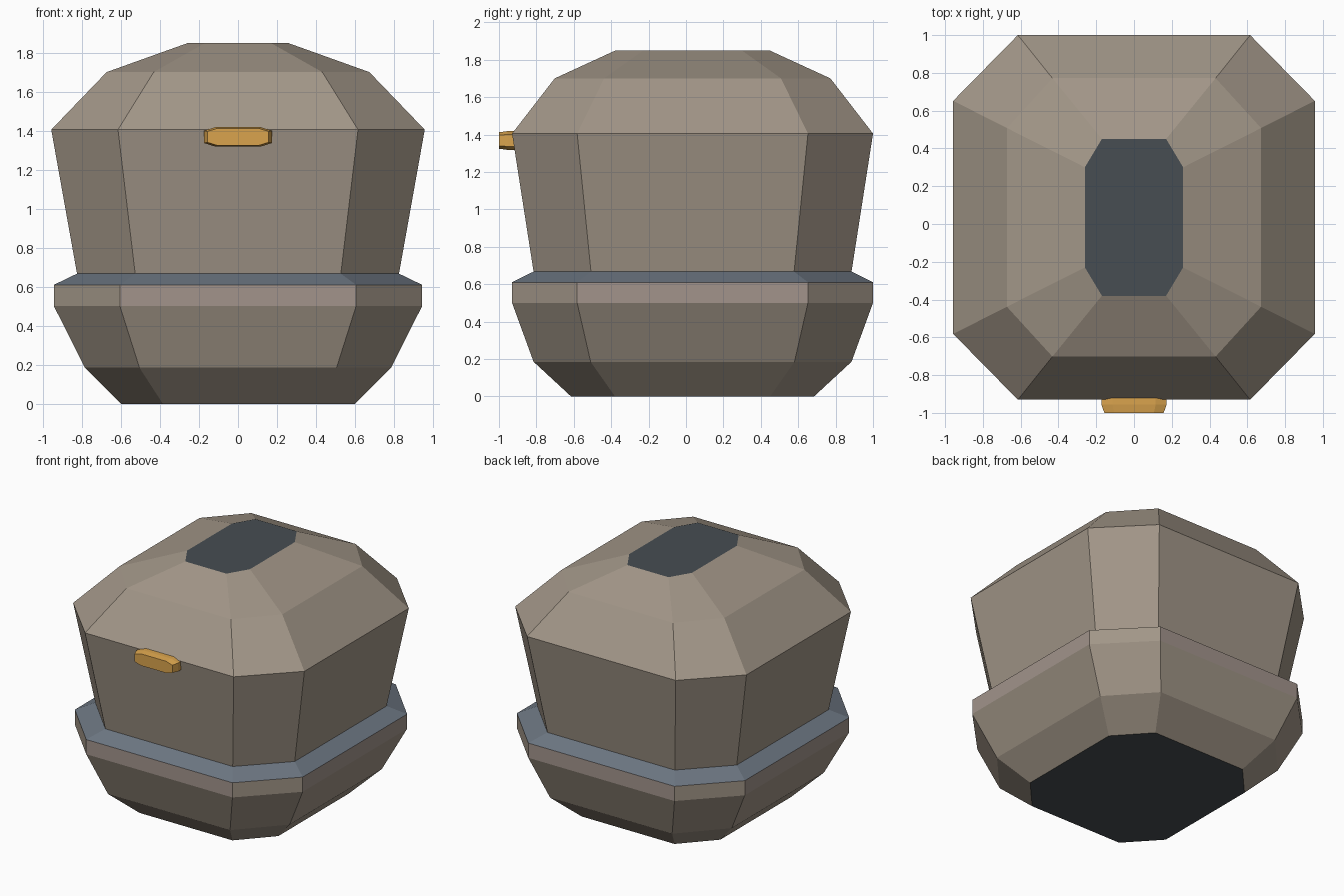
import bpy

if "Cube" in bpy.data.objects:
    bpy.data.objects.remove(bpy.data.objects["Cube"], do_unlink=True)


def material(name, rgb):
    m = bpy.data.materials.new(name)
    m.use_nodes = True
    m.diffuse_color = (*rgb, 1)
    m.node_tree.nodes["Principled BSDF"].inputs["Base Color"].default_value = (*rgb, 1)
    return m


stone = material("warm stone", (0.36, 0.305, 0.245))
rosy = material("rosy stone", (0.36, 0.295, 0.26))
slate = material("blue slate", (0.15, 0.18, 0.22))
dark = material("dark slate", (0.063, 0.075, 0.084))
gold = material("gold", (0.70, 0.37, 0.075))


def octagon(half_a, half_b, cut_a, cut_b):
    """Rectangle with cut corners, counter-clockwise."""
    quarter = [(half_a, cut_b), (cut_a, half_b)]
    pts = quarter + [(-a, b) for a, b in reversed(quarter)]
    return pts + [(-a, -b) for a, b in pts]


def loft(name, rings, mats, place):
    """Skin octagon rings (level, half_a, half_b, cut_a, cut_b); caps both ends."""
    verts = [place(a, b, level) for level, *size in rings for a, b in octagon(*size)]
    n = 8
    faces = [(r * n + i, r * n + (i + 1) % n, (r + 1) * n + (i + 1) % n, (r + 1) * n + i)
             for r in range(len(rings) - 1) for i in range(n)]
    faces += [tuple(reversed(range(n))), tuple(range(len(verts) - n, len(verts)))]
    mesh = bpy.data.meshes.new(name)
    mesh.from_pydata(verts, [], faces)
    for m in mats:
        mesh.materials.append(m)
    mesh.update()
    obj = bpy.data.objects.new(name, mesh)
    bpy.context.scene.collection.objects.link(obj)
    return obj


# Faceted body: tapered base, rim band, sloped ledge, flared wall and dome
body_rings = [
    (0.0, 0.60, 0.65, 0.385, 0.415),
    (0.185, 0.785, 0.85, 0.505, 0.545),
    (0.50, 0.943, 0.965, 0.605, 0.617),
    (0.61, 0.943, 0.965, 0.605, 0.617),
    (0.667, 0.825, 0.85, 0.527, 0.543),
    (1.405, 0.957, 0.965, 0.615, 0.617),
    (1.70, 0.673, 0.737, 0.432, 0.473),
    (1.848, 0.26, 0.415, 0.17, 0.265),
]
body = loft("body", body_rings, [stone, rosy, slate, dark],
            lambda x, y, z: (x, y + 0.035, z))
for f in body.data.polygons:
    z = f.center.z
    broad_side = max(abs(f.normal.x), abs(f.normal.y)) > 0.9
    if abs(f.normal.z) > 0.99:
        f.material_index = 3          # flat top and underside
    elif 0.61 < z < 0.667:
        f.material_index = 2          # ledge
    elif 0.5 < z < 0.61 and broad_side:
        f.material_index = 1          # rim band

# Gold badge on the front wall
badge_rings = [
    (0.90, 0.173, 0.050, 0.115, 0.032),
    (0.955, 0.173, 0.050, 0.115, 0.032),
    (1.0, 0.157, 0.044, 0.105, 0.028),
]
loft("front_badge", badge_rings, [gold], lambda x, z, d: (x, -d, z + 1.368))
